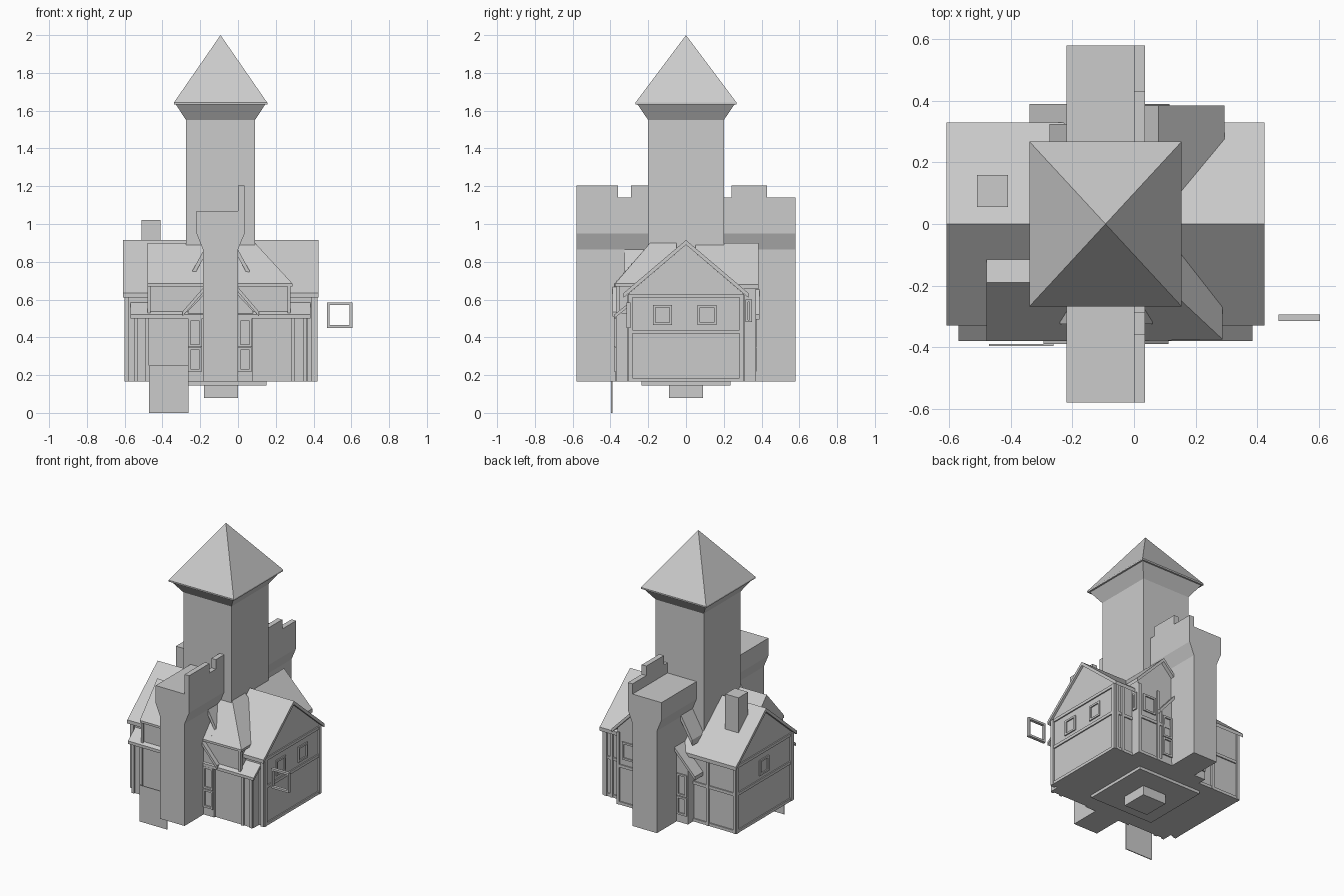
import bpy, bmesh
from mathutils import Vector

if "Cube" in bpy.data.objects:
    bpy.data.objects.remove(bpy.data.objects["Cube"])

stone = bpy.data.materials.new("plain grey")
stone.diffuse_color = (0.6, 0.6, 0.6, 1)
stone.use_nodes = True
stone.node_tree.nodes["Principled BSDF"].inputs["Base Color"].default_value = stone.diffuse_color


def finish(name, bm):
    bmesh.ops.recalc_face_normals(bm, faces=bm.faces)
    me = bpy.data.meshes.new(name)
    bm.to_mesh(me)
    bm.free()
    me.materials.append(stone)
    ob = bpy.data.objects.new(name, me)
    bpy.context.collection.objects.link(ob)
    return ob


def box(name, x0, x1, y0, y1, z0, z1):
    bm = bmesh.new()
    bmesh.ops.create_cube(bm, size=1)
    for v in bm.verts:
        v.co = Vector(((x0 + x1) / 2 + v.co.x * (x1 - x0),
                       (y0 + y1) / 2 + v.co.y * (y1 - y0),
                       (z0 + z1) / 2 + v.co.z * (z1 - z0)))
    return finish(name, bm)


def prism(name, profile, a, b, axis):
    """Extrude a 2D profile (u, z) along the x or y axis from a to b."""
    bm = bmesh.new()
    place = (lambda u, z: (a, u, z)) if axis == 'x' else (lambda u, z: (u, a, z))
    f = bm.faces.new([bm.verts.new(place(u, z)) for u, z in profile])
    r = bmesh.ops.extrude_face_region(bm, geom=[f])
    d = Vector((b - a, 0, 0)) if axis == 'x' else Vector((0, b - a, 0))
    bmesh.ops.translate(bm, vec=d, verts=[g for g in r['geom'] if isinstance(g, bmesh.types.BMVert)])
    return finish(name, bm)


def hull(name, pts):
    bm = bmesh.new()
    for p in pts:
        bm.verts.new(p)
    bmesh.ops.convex_hull(bm, input=bm.verts[:])
    bmesh.ops.dissolve_limit(bm, angle_limit=0.01, verts=bm.verts[:], edges=bm.edges[:])
    return finish(name, bm)


def gable(name, l, r, mid, ze, zt, t, a, b, axis):
    """Two roof slabs meeting at a ridge."""
    prism(name, [(l, ze), (mid, zt), (r, ze), (r, ze - t), (mid, zt - t), (l, ze - t)], a, b, axis)


def frame(name, u0, u1, z0, z1, p, axis, d=0.012, t=0.013):
    """Rectangular window frame in the plane x=p or y=p."""
    for i, (a, b, c, e) in enumerate([(u0, u1, z0, z0 + t), (u0, u1, z1 - t, z1),
                                      (u0, u0 + t, z0 + t, z1 - t), (u1 - t, u1, z0 + t, z1 - t)]):
        n = f"{name}_{i}"
        if axis == 'x':
            box(n, p - d / 2, p + d / 2, a, b, c, e)
        else:
            box(n, a, b, p - d / 2, p + d / 2, c, e)


# Main house with gable roof
prism("house_body", [(-.3, .165), (.3, .165), (.3, .635), (0, .89), (-.3, .635)], -.59, .41, 'x')
gable("main_roof", -.33, .33, 0, .635, .915, .025, -.61, .425, 'x')
box("chimney", -.51, -.41, .055, .16, .7, 1.02)

# Timber framing on both gable ends
for s, x in (("left", -.59), ("right", .41)):
    for z in (.165, .42, .61):
        box(f"{s}_beam", x - .008, x + .008, -.305, .305, z, z + .02)
    for y in (-.295, .295):
        box(f"{s}_corner_post", x - .01, x + .01, y - .013, y + .013, .165, .63)
for y0 in (-.175, .062):
    frame("right_window", y0, y0 + .1, .465, .57, .412, 'x')
frame("left_window", -.05, .05, .465, .57, -.592, 'x')
for x in (-.585, -.38, .35, .395):
    box("back_post", x - .01, x + .01, .29, .312, .165, .63)
for z in (.165, .42):
    box("back_beam", -.59, .41, .29, .308, z, z + .02)

# Front lean-to on the ground floor, with a shed roof and posts
box("lean_to", -.55, .37, -.36, -.28, .165, .53)
prism("lean_to_roof", [(-.28, .60), (-.38, .52), (-.38, .5), (-.28, .58)], -.57, .385, 'x')
for x in (-.54, -.48, .29, .355):
    box("front_post", x - .01, x + .01, -.37, -.35, .165, .52)
for x in (-.588, .4):
    box("front_corner_post", x - .012, x + .012, -.312, -.29, .165, .63)

# Upper front storey with a roof gabled on the left and hipped on the right
box("front_upper_wall", -.465, .27, -.36, -.1, .5, .69)
prism("front_roof", [(-.38, .685), (-.19, .9), (0, .69), (0, .67), (-.38, .67)], -.48, .05, 'x')
hull("front_roof_hip", [(0, -.38, .67), (0, -.38, .685), (0, -.19, .9), (.09, -.19, .9),
                        (.288, -.375, .685), (.288, -.375, .67), (.288, -.05, .685),
                        (.288, -.05, .67), (.09, -.05, .9), (0, -.05, .9), (0, -.05, .67)])
box("front_roof_post_left", -.478, -.462, -.37, -.35, .53, .68)
box("front_roof_post_right", .262, .278, -.37, -.35, .53, .68)

# Back wing with a gable roof
prism("back_wing", [(-.11, .165), (.27, .165), (.27, .69), (.08, .88), (-.11, .69)], .05, .36, 'y')
gable("back_wing_roof", -.135, .295, .08, .68, .9, .025, .05, .385, 'y')
for x in (.11, .26):
    box("back_wing_post", x - .01, x + .01, .35, .37, .165, .66)
for z in (.165, .42):
    box("back_wing_beam", -.1, .27, .35, .368, z, z + .02)
frame("back_wing_window", .13, .23, .48, .6, .362, 'y')
frame("back_wing_side_window", .315, .35, .48, .6, .272, 'x')

# Porches and dormers either side of the wall
prism("front_porch", [(-.265, .165), (.08, .165), (.08, .54), (-.09, .72), (-.265, .54)], -.372, -.28, 'y')
gable("front_porch_roof", -.295, .112, -.09, .535, .77, .025, -.39, -.2, 'y')
prism("back_porch", [(-.27, .165), (.08, .165), (.08, .54), (-.09, .72), (-.27, .54)], .28, .365, 'y')
gable("back_porch_roof", -.34, .115, -.1, .52, .77, .025, .2, .39, 'y')
gable("front_dormer_roof", -.24, .06, -.09, .755, 1.03, .04, -.325, -.15, 'y')
gable("back_dormer_roof", -.275, .06, -.1, .73, 1.03, .04, .15, .325, 'y')
for p, s in ((-.375, "front"), (.368, "back")):
    for x0 in (-.265, 0):
        frame(f"{s}_porch_upper_window", x0, x0 + .075, .35, .5, p, 'y')
        frame(f"{s}_porch_lower_window", x0, x0 + .075, .22, .345, p, 'y')

# Castle wall running through the tower, with a walkway and parapet
prism("castle_wall", [(-.185, .165), (0, .165), (0, .865), (.035, .95), (.035, 1.07),
                      (-.22, 1.07), (-.22, .95), (-.185, .865)], -.58, .58, 'y')
box("parapet", 0, .035, -.58, .58, 1.07, 1.14)
for y0, y1 in ((-.58, -.36), (-.29, -.15), (.24, .43)):
    box("merlon", 0, .035, y0, y1, 1.14, 1.205)

# Tower with flared top and pyramid roof
box("tower", -.275, .09, -.2, .2, .165, 1.55)
hull("tower_flare", [(cx + s * r, t * q, z) for cx, r, q, z in
                     ((-.0925, .1825, .2, 1.55), (-.0925, .238, .258, 1.635))
                     for s in (-1, 1) for t in (-1, 1)])
hull("tower_roof", [(x, y, z) for x in (-.34, .155) for y in (-.268, .268)
                    for z in (1.632, 1.642)] + [(-.0925, 0, 2)])

# Base plate and block beneath
box("base_plate", -.335, .15, -.235, .235, .145, .17)
box("base_block", -.18, 0, -.09, .09, .08, .15)

# Door panel and loose window frame
box("door_panel", -.472, -.262, -.396, -.39, 0, .25)
frame("loose_window_frame", .47, .605, .45, .585, -.305, 'y', .02, .014)
